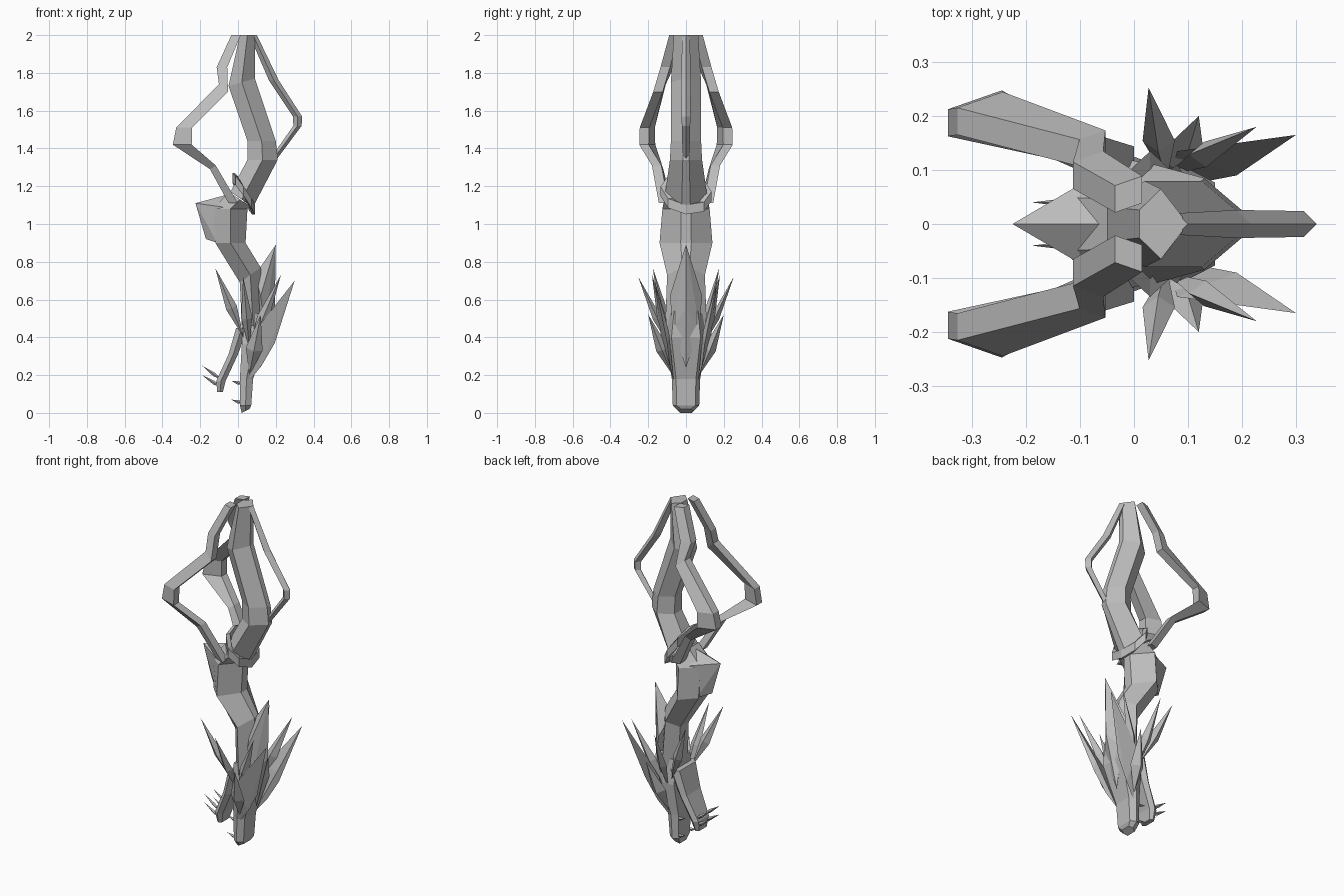
import bpy, bmesh
from math import cos, sin, pi
from mathutils import Vector

if "Cube" in bpy.data.objects:
    bpy.data.objects.remove(bpy.data.objects["Cube"], do_unlink=True)

grey = bpy.data.materials.new("stone_grey")
grey.use_nodes = True
grey.diffuse_color = (0.5, 0.5, 0.5, 1)
grey.node_tree.nodes["Principled BSDF"].inputs["Base Color"].default_value = grey.diffuse_color


def finish(name, bm):
    bmesh.ops.recalc_face_normals(bm, faces=bm.faces)
    mesh = bpy.data.meshes.new(name)
    bm.to_mesh(mesh)
    bm.free()
    mesh.materials.append(grey)
    obj = bpy.data.objects.new(name, mesh)
    bpy.context.collection.objects.link(obj)


def bridge(name, rings, closed=False):
    """Join rings of points into a capped (or closed) tube."""
    bm = bmesh.new()
    rings = [[bm.verts.new(point) for point in ring] for ring in rings]
    pairs = list(zip(rings, rings[1:]))
    if closed:
        pairs.append((rings[-1], rings[0]))
    else:
        bm.faces.new(rings[0])
        bm.faces.new(rings[-1])
    for upper, lower in pairs:
        for i in range(len(upper)):
            bm.faces.new((upper[i - 1], upper[i], lower[i], lower[i - 1]))
    finish(name, bm)


def loft(name, stations, flat_left, flat_right):
    """Hexagonal sections: centre x and z, half depth, half width, tilt."""
    rings = []
    for x, z, depth, width, tilt in stations:
        left, right = width * flat_left, width * flat_right
        rings.append([(x - depth, -left, z - tilt), (x, -width, z), (x + depth, -right, z + tilt),
                      (x + depth, right, z + tilt), (x, width, z), (x - depth, left, z - tilt)])
    bridge(name, rings)


def hull(name, points):
    bm = bmesh.new()
    for point in points:
        bm.verts.new(point)
    bmesh.ops.convex_hull(bm, input=bm.verts)
    finish(name, bm)


def both(points):
    """The points together with their mirror images across the middle."""
    return [(x, side * y, z) for x, y, z in points for side in (1, -1)]


def spike(name, base, tip, width):
    """Blade with a pointed root, a diamond belly and a sharp tip."""
    base, tip = Vector(base), Vector(tip)
    along = (tip - base).normalized()
    across = along.cross(Vector((0, 1, 0))).normalized() * width
    through = along.cross(across) * 0.75
    belly = base.lerp(tip, 0.43)
    hull(name, [base, tip, belly + across, belly - across, belly + through, belly - through])


# Main column and its neck
loft("upper_column", [
    (0.05, 2, 0.04, 0.065, 0), (0.02, 1.75, 0.07, 0.08, 0.02),
    (0.125, 1.44, 0.075, 0.08, 0), (0.13, 1.34, 0.08, 0.085, 0),
    (0.02, 1.13, 0.06, 0.115, -0.04)], 0.4, 0.2)
loft("neck", [
    (0.01, 1.13, 0.06, 0.115, -0.04), (-0.04, 1.08, 0.09, 0.125, 0),
    (-0.04, 0.9, 0.08, 0.14, 0), (0.065, 0.73, 0.055, 0.1, 0.04),
    (0.08, 0.46, 0.06, 0.11, 0)], 0.4, 0.2)

# Pointed keel on the chest
hull("chest_keel", [(-0.225, 0, 1.11), (-0.17, 0, 0.92), (-0.04, 0, 1.16)]
     + both([(-0.16, 0.02, 1.1), (-0.11, 0.055, 0.9), (-0.08, 0.085, 1.09)]))

# Tilted collar band, a little lower on one side
band = []
for step in range(8):
    angle = step * pi / 4
    x, y = 0.06 * cos(angle), 0.135 * sin(angle)
    z = 1.16 - 1.4 * x - 0.1 * y
    band.append([(0.03 + x * scale, y * scale, z + lift)
                 for scale, lift in ((1, -0.025), (1, 0.025), (0.75, 0.025), (0.75, -0.025))])
bridge("collar", band, closed=True)

# Centre strut with a ridged, diamond section
bridge("centre_strut", [
    [(x - depth, 0, z), (x, depth, z), (x + depth, 0, z), (x, -depth, z)]
    for x, z, depth in [(0.08, 2, 0.02), (0.19, 1.76, 0.026), (0.315, 1.57, 0.024),
                        (0.315, 1.52, 0.022), (0.185, 1.34, 0.018)]])

# Upper jaw, snout, crest and lower jaw
loft("upper_jaw", [
    (0.085, 0.52, 0.065, 0.09, 0.02), (0.085, 0.38, 0.065, 0.11, 0.02),
    (0.045, 0.18, 0.035, 0.075, 0), (0.04, 0.04, 0.03, 0.07, 0),
    (0.04, 0.01, 0.02, 0.04, 0.01)], 0.75, 0.7)
hull("head_crest", [(0.2, 0, 0.89), (0.195, 0, 0.55), (0.09, 0, 0.73), (0.12, 0, 0.24)]
     + both([(0.12, 0.085, 0.62), (0.14, 0.07, 0.45)]))
loft("lower_jaw", [
    (0.02, 0.45, 0.03, 0.1, 0), (-0.025, 0.31, 0.025, 0.085, 0),
    (-0.09, 0.17, 0.025, 0.065, 0), (-0.095, 0.11, 0.015, 0.045, 0)], 0.75, 0.75)

# Bent arm: centre x, y, z, half depth, tilt
arm = [(-0.01, 0.055, 2, 0.025, 0), (-0.085, 0.1, 1.83, 0.028, 0),
       (-0.077, 0.14, 1.72, 0.024, -0.02), (-0.285, 0.205, 1.51, 0.042, 0),
       (-0.295, 0.205, 1.42, 0.05, 0), (-0.133, 0.15, 1.3, 0.015, 0.01),
       (-0.025, 0.11, 1.11, 0.025, 0)]

# Root, tip and half width of the blades on the head
blades = {
    "back_horn": ((0.06, 0.09, 0.33), (0.227, 0.18, 0.73), 0.032),
    "side_horn": ((0.06, 0.08, 0.34), (0.027, 0.253, 0.72), 0.03),
    "front_horn": ((0.03, 0.09, 0.4), (-0.12, 0.175, 0.765), 0.03),
    "cheek_blade": ((0.06, 0.07, 0.2), (0.12, 0.2, 0.52), 0.045),
    "chin_barb_low": ((-0.08, 0.04, 0.13), (-0.19, 0.04, 0.2), 0.01),
    "chin_barb_high": ((-0.08, 0.04, 0.17), (-0.19, 0.04, 0.25), 0.01),
    "tooth_low": ((0.03, 0.05, 0.05), (-0.035, 0.05, 0.07), 0.01),
    "tooth_high": ((0.03, 0.05, 0.15), (-0.035, 0.05, 0.17), 0.01),
}
horn = [(0.3, 0.165, 0.7), (0.08, 0.135, 0.42), (0.19, 0.09, 0.43),
        (0.195, 0.1, 0.37), (0.125, 0.085, 0.25), (0.06, 0.065, 0.17)]

# Paired arms, horns, cheek blades, barbs and teeth
for side_name, side in (("left", 1), ("right", -1)):
    rings = []
    for x, y, z, depth, tilt in arm:
        rings.append([(x + depth * out, side * (y + depth * out * 0.35 + 0.025 * edge), z + tilt * out)
                      for out, edge in ((-1, -1), (-1, 1), (1, 1), (1, -1))])
    bridge(f"{side_name}_arm", rings)
    hull(f"{side_name}_main_horn", [(x, side * y, z) for x, y, z in horn])
    for name, (root, tip, width) in blades.items():
        spike(f"{side_name}_{name}", (root[0], side * root[1], root[2]),
              (tip[0], side * tip[1], tip[2]), width)
